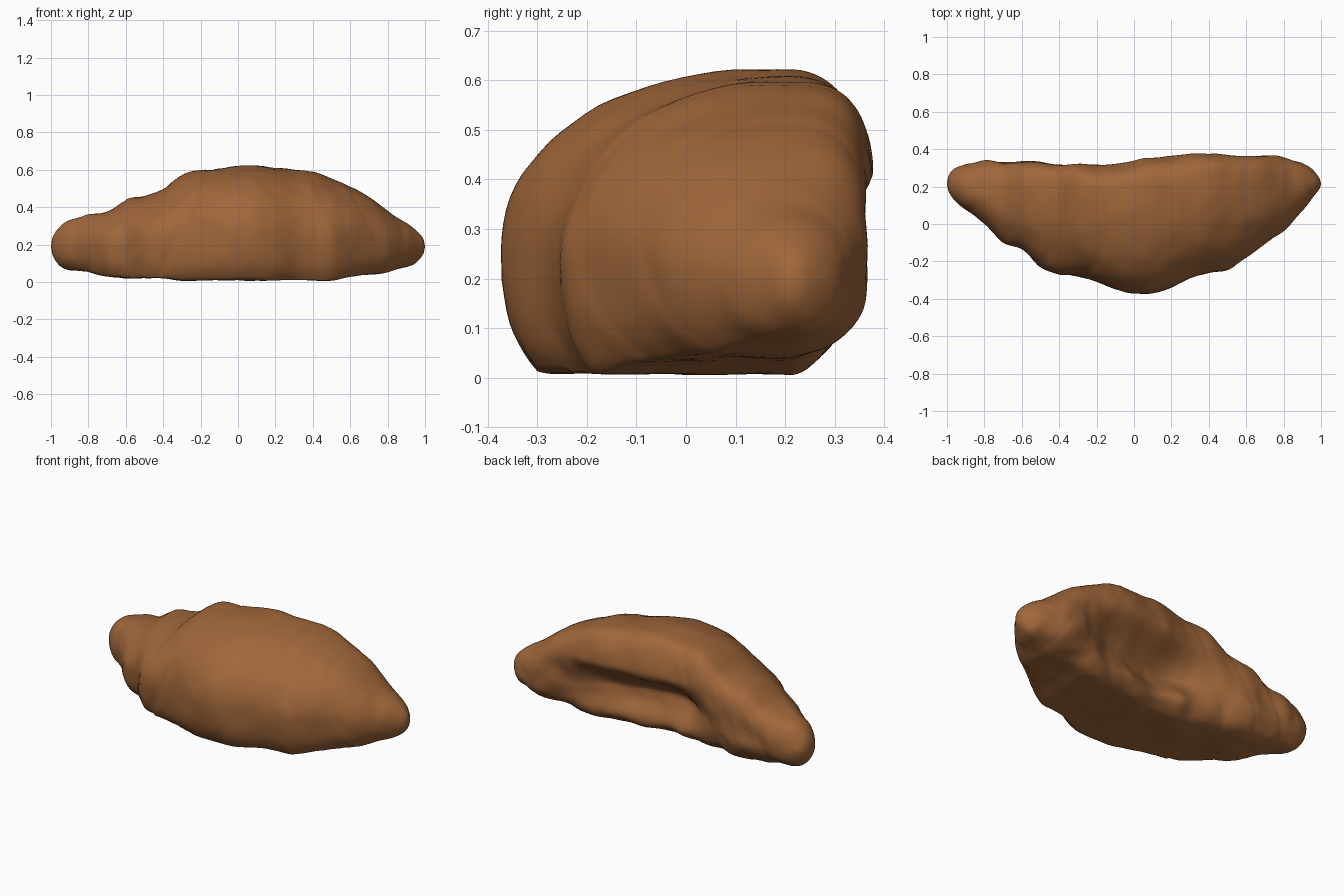
import bpy, bmesh, math
from mathutils import Vector, noise

cube = bpy.data.objects.get("Cube")
if cube:
    bpy.data.objects.remove(cube, do_unlink=True)

crust = bpy.data.materials.new("baked_crust_brown")
crust.use_nodes = True
colour = (0.35, 0.135, 0.043, 1)
crust.diffuse_color = colour
crust.node_tree.nodes["Principled BSDF"].inputs["Base Color"].default_value = colour

# Outline of the roll in hundredths, at even steps from tip to tip
TOP = [31, 33, 36, 38, 44, 46, 50, 57, 60, 61, 62, 62, 61, 60, 59, 55, 51, 46, 38, 31, 27]
BOTTOM = [8, 6, 5, 3, 2, 2, 2, 1, 1, 1, 1, 1, 1, 1, 1, 1, 3, 4, 5, 8, 10]
FRONT = [9, 7, 0, -10, -14, -23, -27, -28, -31, -35, -37, -37, -34, -29, -26, -24, -18, -11, -4, 7, 16]
BACK = [29, 32, 34, 34, 34, 34, 33, 33, 32, 32, 34, 36, 37, 38, 38, 38, 38, 38, 36, 33, 28]
# Where each layer of dough ends
LAYERS = [-0.84, -0.66, -0.47, -0.27, 0.5, 0.68, 0.84]
STATIONS, SIDES = 150, 90


def sample(table, x):
    """Smooth curve through the evenly spaced table."""
    f = (x + 1) * 10
    i = min(int(f), 19)
    t = f - i
    a, b, c, d = (table[min(max(i + k, 0), 20)] for k in (-1, 0, 1, 2))
    v = b + t * ((c - a) + t * ((2 * a - 5 * b + 4 * c - d) + t * (3 * b - a - 3 * c + d))) / 2
    return v / 100


def smooth(a, b, v):
    t = min(max((v - a) / (b - a), 0), 1)
    return t * t * (3 - 2 * t)


def power(v, n):
    return math.copysign(abs(v) ** (2 / n), v)


def body_point(x, angle):
    top, low, front, back = (sample(t, x) for t in (TOP, BOTTOM, FRONT, BACK))
    mid = smooth(1, 0.4, abs(x))
    yc = front + (0.5 + 0.24 * mid) * (back - front)
    zc = low + (0.5 - 0.1 * mid) * (top - low)
    c, s = math.cos(angle), math.sin(angle)
    # Fuller rear shoulder, and a front that meets the flat base at a corner
    if s > 0:
        extra = 1.2 if c > 0 else 0
    else:
        extra = 0.1 if c > 0 else 0.9
    n = 2.1 + extra * mid
    cy, sz = power(c, n), power(s, n)
    y = cy * ((back - yc) if c > 0 else (yc - front))
    sink = 0.1 * mid if c < 0 else 0
    z = max(sz * ((top - zc) if s > 0 else (zc - low + sink)), low - zc)
    # Overlapping dough layers step down toward the tips
    scale = 1.0
    for edge in LAYERS:
        d = math.copysign(1, edge) * x - abs(edge) + 0.5 * (zc + z - 0.3)
        if d > 0:
            depth = 0.03 if edge < 0 else 0.015
            scale -= depth * math.exp(-d / 0.05) * smooth(0, 0.02, d)
    # Rounded, blunt tips
    start = 0.87 if x < 0 else 0.89
    cap = max(0, (abs(x) - start) / (1 - start))
    scale *= math.sqrt(max(0, 1 - cap ** 2.6))
    pull = smooth(0.9, 1, abs(x))
    p = Vector((x, yc + (0.215 - yc) * pull + y * scale, zc + (0.19 - zc) * pull + z * scale))
    # Hollow under the rear overhang, with folds of dough at its foot
    if c > 0:
        window = math.exp(-abs((x - 0.1) / (0.45 if x > 0.1 else 0.4)) ** 3)
        band = smooth(0.42, 0.23, p.z) * (0.6 + 0.4 * smooth(0.03, 0.18, p.z))
        fold = 1 - sum(h * math.exp(-((x - fx) / 0.12) ** 2 - ((p.z - 0.08) / 0.09) ** 2)
                       for fx, h in ((-0.13, 0.55), (0.22, 0.3)))
        p.y -= 0.185 * window * band * fold * abs(cy) ** 0.7
    # Gentle lumps, stronger at the rear
    lump = noise.noise(p * 5) + 0.5 * noise.noise(p * 11)
    strength = 0.008 + 0.01 * smooth(0, 0.6, c) * smooth(0.5, 0, s)
    p += Vector((0, c, s)) * lump * strength * scale
    p.z = max(p.z, 0.004)
    return p


# Loft the roll through its rings
bm = bmesh.new()
rings = []
for i in range(1, STATIONS):
    u = i / STATIONS * 2 - 1
    x = 0.45 * u + 0.55 * math.sin(u * math.pi / 2)
    rings.append([bm.verts.new(body_point(x, math.tau * k / SIDES)) for k in range(SIDES)])
for a, b in zip(rings, rings[1:]):
    for k in range(SIDES):
        m = (k + 1) % SIDES
        bm.faces.new((a[k], a[m], b[m], b[k]))
# Close the tips
for ring, x in ((rings[0], -1), (rings[-1], 1)):
    tip = bm.verts.new((x, 0.215, 0.19))
    for k in range(SIDES):
        bm.faces.new((ring[k], ring[(k + 1) % SIDES], tip))
bmesh.ops.recalc_face_normals(bm, faces=bm.faces)
mesh = bpy.data.meshes.new("pastry_roll")
bm.to_mesh(mesh)
bm.free()
mesh.materials.append(crust)
roll = bpy.data.objects.new("pastry_roll", mesh)
bpy.context.collection.objects.link(roll)
bpy.context.view_layer.objects.active = roll
roll.select_set(True)
bpy.ops.object.shade_smooth_by_angle(angle=math.radians(50))
